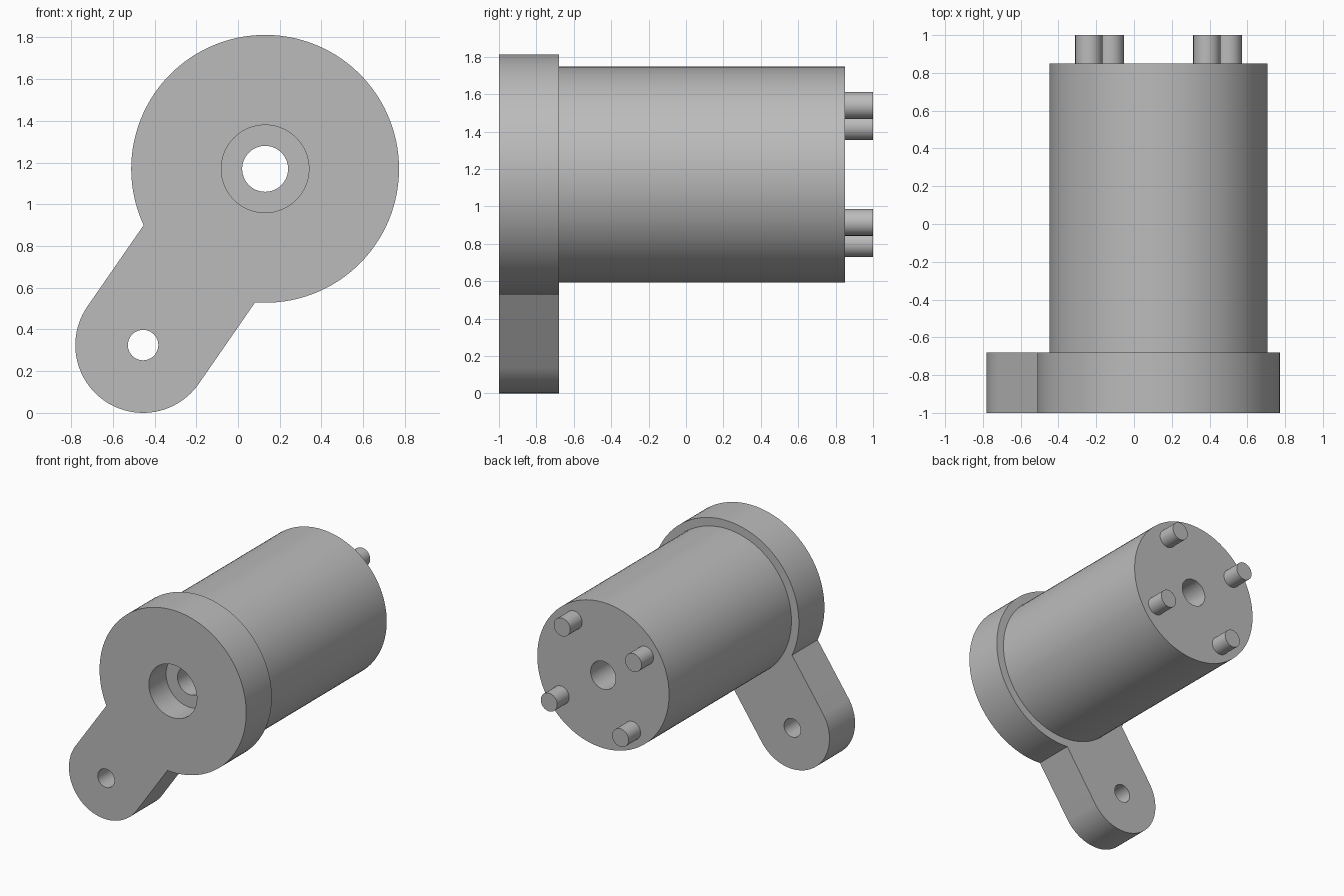
import bpy, bmesh
from math import sin, cos, pi, asin, atan2, hypot, radians

if "Cube" in bpy.data.objects:
    bpy.data.objects.remove(bpy.data.objects["Cube"])

grey = bpy.data.materials.new("machined_grey")
grey.use_nodes = True
grey.diffuse_color = (0.5, 0.5, 0.5, 1)
grey.node_tree.nodes["Principled BSDF"].inputs["Base Color"].default_value = (0.5, 0.5, 0.5, 1)

# Main dimensions
AXIS = (0.13, 1.17)
LUG = (-0.455, 0.325)
FLANGE_R, BODY_R, LUG_R = 0.642, 0.577, 0.325
COUNTERBORE_R, BORE_R, LUG_HOLE_R = 0.21, 0.11, 0.073
FRONT, FLOOR, PLATE_BACK, BODY_BACK, PIN_BACK = -1.0, -0.785, -0.68, 0.85, 1.0
SEGMENTS = 96


def arc(centre, r, start=0.0, sweep=2 * pi, n=SEGMENTS, closed=True):
    count = n if closed else n + 1
    return [(centre[0] + r * cos(start + sweep * i / n),
             centre[1] + r * sin(start + sweep * i / n)) for i in range(count)]


def ring(bm, points, y):
    return [bm.verts.new((x, y, z)) for x, z in points]


def bridge(bm, a, b):
    for i in range(len(a)):
        j = (i + 1) % len(a)
        bm.faces.new((a[i], a[j], b[j], b[i]))


def fill(bm, *loops):
    edges = []
    for loop in loops:
        for i, v in enumerate(loop):
            w = loop[(i + 1) % len(loop)]
            edges.append(bm.edges.get((v, w)) or bm.edges.new((v, w)))
    bmesh.ops.triangle_fill(bm, edges=edges, use_beauty=True)


def finish(name, bm):
    bmesh.ops.recalc_face_normals(bm, faces=bm.faces)
    mesh = bpy.data.meshes.new(name)
    bm.to_mesh(mesh)
    bm.free()
    mesh.materials.append(grey)
    obj = bpy.data.objects.new(name, mesh)
    bpy.context.collection.objects.link(obj)
    bpy.ops.object.select_all(action="DESELECT")
    obj.select_set(True)
    bpy.context.view_layer.objects.active = obj
    bpy.ops.object.shade_smooth_by_angle(angle=radians(30))
    return obj


# Plate outline: round flange running into a round-ended lug
lug_angle = atan2(LUG[1] - AXIS[1], LUG[0] - AXIS[0])
neck = asin(LUG_R / FLANGE_R)
outline = (arc(AXIS, FLANGE_R, lug_angle + neck, 2 * (pi - neck), closed=False)
           + arc(LUG, LUG_R, lug_angle - pi / 2, pi, SEGMENTS // 2, closed=False))

# Housing: turned body with a stepped bore, closed by the plate
bm = bmesh.new()
profile = [(BODY_R, PLATE_BACK), (BODY_R, BODY_BACK), (BORE_R, BODY_BACK),
           (BORE_R, FLOOR), (COUNTERBORE_R, FLOOR), (COUNTERBORE_R, FRONT)]
turned = [ring(bm, arc(AXIS, r), y) for r, y in profile]
for a, b in zip(turned, turned[1:]):
    bridge(bm, a, b)
rims = [ring(bm, outline, y) for y in (FRONT, PLATE_BACK)]
holes = [ring(bm, arc(LUG, LUG_HOLE_R, n=48), y) for y in (FRONT, PLATE_BACK)]
bridge(bm, *rims)
bridge(bm, *holes)
fill(bm, rims[0], holes[0], turned[-1])
fill(bm, rims[1], holes[1], turned[0])
finish("motor_housing", bm)

# Four locating pins on the back, in line with the lug
PIN_R, PIN_CIRCLE = 0.072, 0.449
for i, label in enumerate(("lower_right", "lower_left", "upper_left", "upper_right")):
    t = lug_angle + i * pi / 2
    centre = (AXIS[0] + PIN_CIRCLE * cos(t), AXIS[1] + PIN_CIRCLE * sin(t))
    bm = bmesh.new()
    base, tip = (ring(bm, arc(centre, PIN_R, n=48), y) for y in (BODY_BACK, PIN_BACK))
    bridge(bm, base, tip)
    bm.faces.new(tip)
    finish("pin_" + label, bm)
